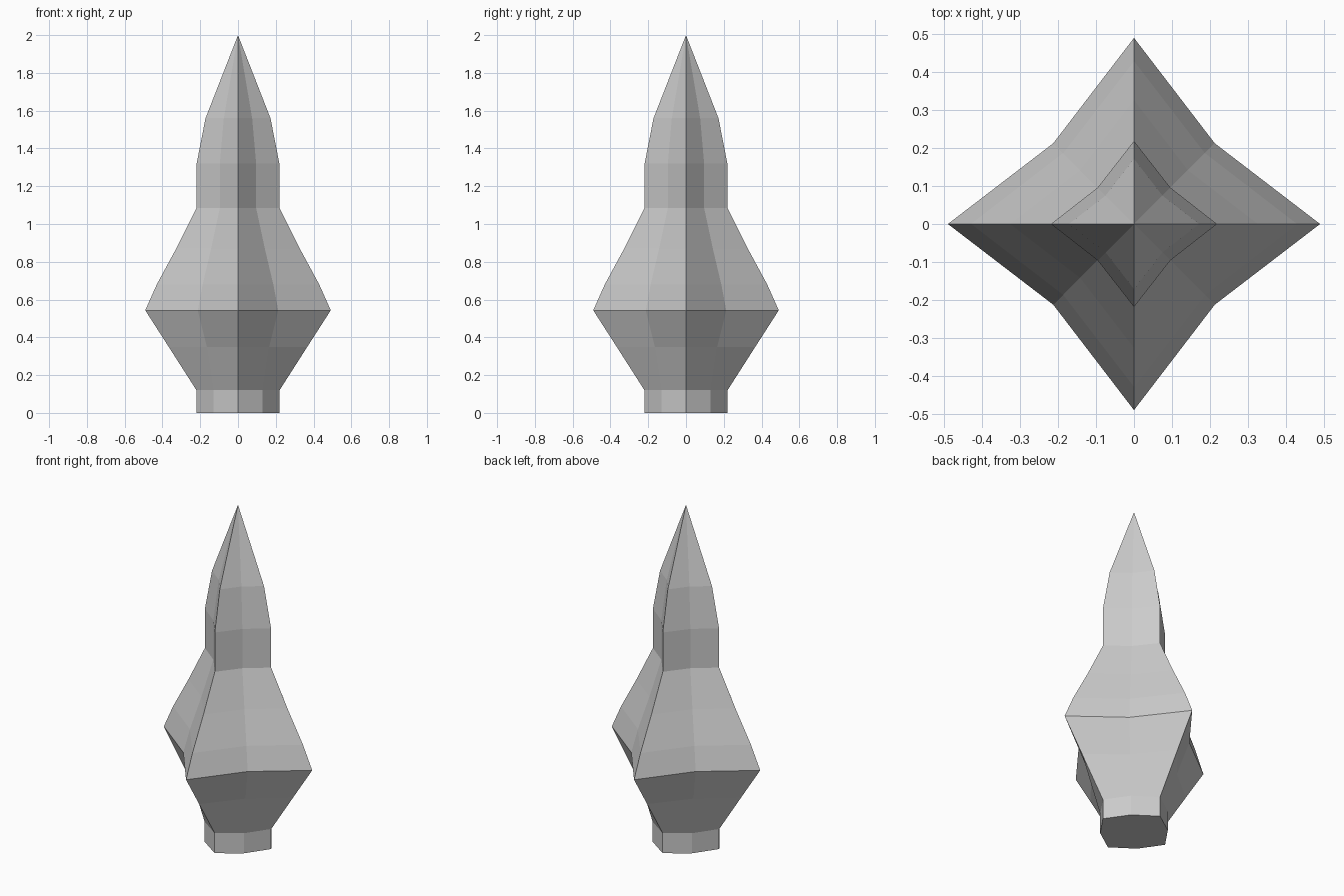
import bpy, bmesh

if "Cube" in bpy.data.objects:
    bpy.data.objects.remove(bpy.data.objects["Cube"])

# Rings of the star-shaped section: height, axis-point radius, diagonal-point offset
RINGS = [
    (0.0, 0.22, 0.13),
    (0.12, 0.22, 0.13),
    (0.35, 0.367, 0.165),
    (0.543, 0.491, 0.213),
    (0.68, 0.43, 0.187),
    (0.87, 0.327, 0.142),
    (1.085, 0.219, 0.096),
    (1.32, 0.219, 0.096),
    (1.56, 0.172, 0.075),
]
TIP_Z = 2.0


def star_section(bm, z, r, d):
    pts = [(r, 0), (d, d), (0, r), (-d, d), (-r, 0), (-d, -d), (0, -r), (d, -d)]
    return [bm.verts.new((x, y, z)) for x, y in pts]


# Four-pointed spire lofted through the rings
bm = bmesh.new()
rings = [star_section(bm, *ring) for ring in RINGS]
for low, high in zip(rings, rings[1:]):
    for i in range(8):
        j = (i + 1) % 8
        bm.faces.new((low[i], low[j], high[j], high[i]))

# Pointed tip and flat foot
tip = bm.verts.new((0, 0, TIP_Z))
for i in range(8):
    bm.faces.new((rings[-1][i], rings[-1][(i + 1) % 8], tip))
bm.faces.new(rings[0][::-1])
bmesh.ops.recalc_face_normals(bm, faces=bm.faces)

mesh = bpy.data.meshes.new("star_spire")
bm.to_mesh(mesh)
bm.free()
bpy.context.collection.objects.link(bpy.data.objects.new("star_spire", mesh))
